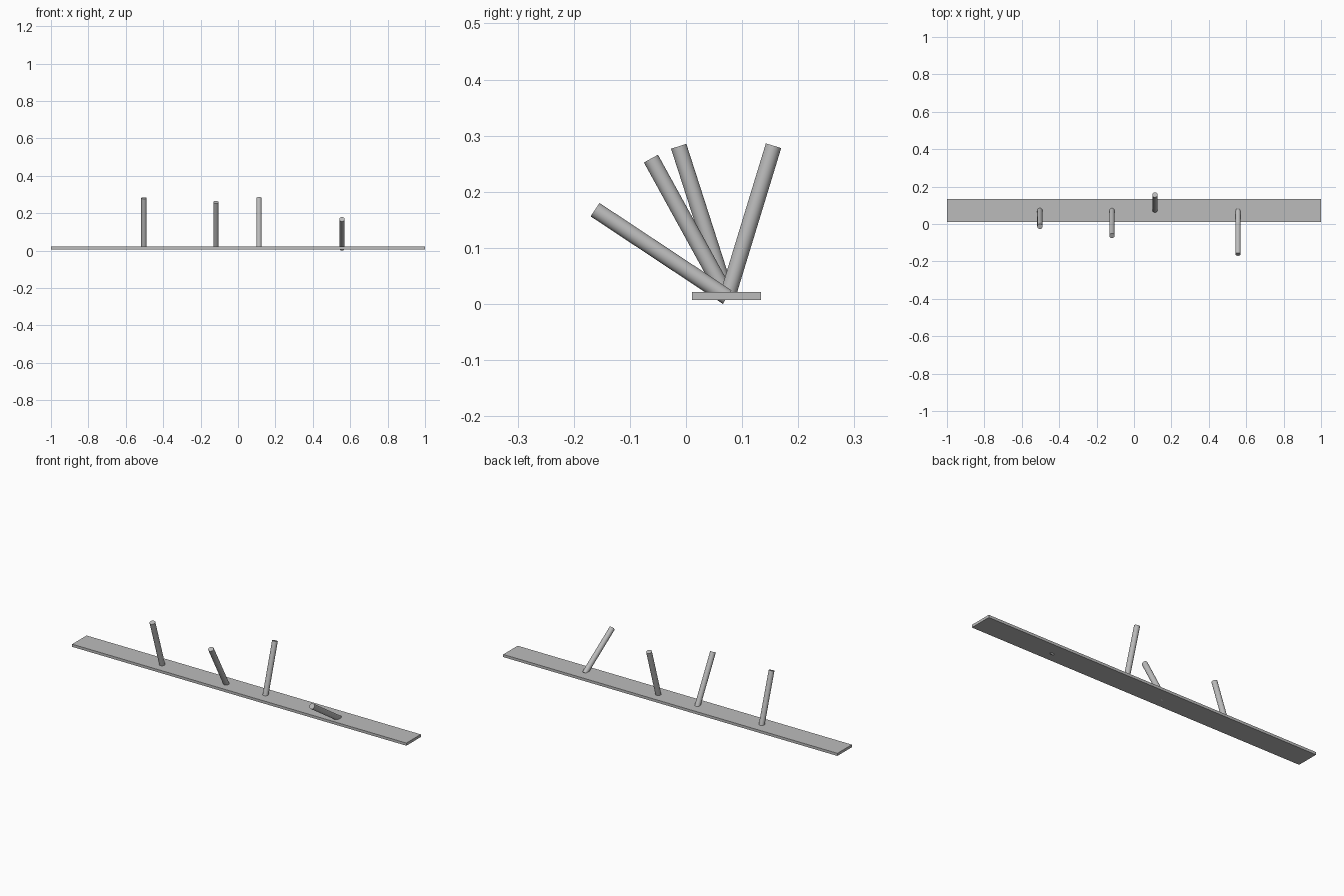
import bpy
import math
from mathutils import Vector

cube = bpy.data.objects.get("Cube")
if cube:
    bpy.data.objects.remove(cube, do_unlink=True)

# Single plain grey
GREY = (0.5, 0.5, 0.5, 1)
grey = bpy.data.materials.new("plain grey")
grey.use_nodes = True
grey.diffuse_color = GREY
grey.node_tree.nodes["Principled BSDF"].inputs["Base Color"].default_value = GREY

BOARD_Y = 0.0725
ROD_RADIUS = 0.0143


def finish(name):
    obj = bpy.context.object
    obj.name = name
    obj.data.materials.append(grey)
    return obj


# Long flat board
bpy.ops.mesh.primitive_cube_add(size=1, location=(0, BOARD_Y, 0.0142))
board = finish("board")
board.scale = (2, 0.123, 0.0143)
bpy.ops.object.transform_apply(location=False, rotation=False, scale=True)


# Round peg from the board's centre line to its tilted tip
def peg(name, x, tip_y, tip_z):
    base = Vector((x, BOARD_Y + 0.001, 0.012))
    tip = Vector((x, tip_y, tip_z))
    axis = tip - base
    bpy.ops.mesh.primitive_cylinder_add(
        vertices=32, radius=ROD_RADIUS, depth=axis.length,
        location=(base + tip) / 2,
        rotation=(math.atan2(-axis.y, axis.z), 0, 0))
    finish(name)
    bpy.ops.object.shade_smooth_by_angle(angle=math.radians(30))


# Four pegs, each leaning by its own amount
peg("right_outer_peg", -0.503, -0.013, 0.281)
peg("right_inner_peg", -0.118, -0.0625, 0.259)
peg("left_inner_peg", 0.112, 0.156, 0.282)
peg("left_outer_peg", 0.556, -0.162, 0.168)
